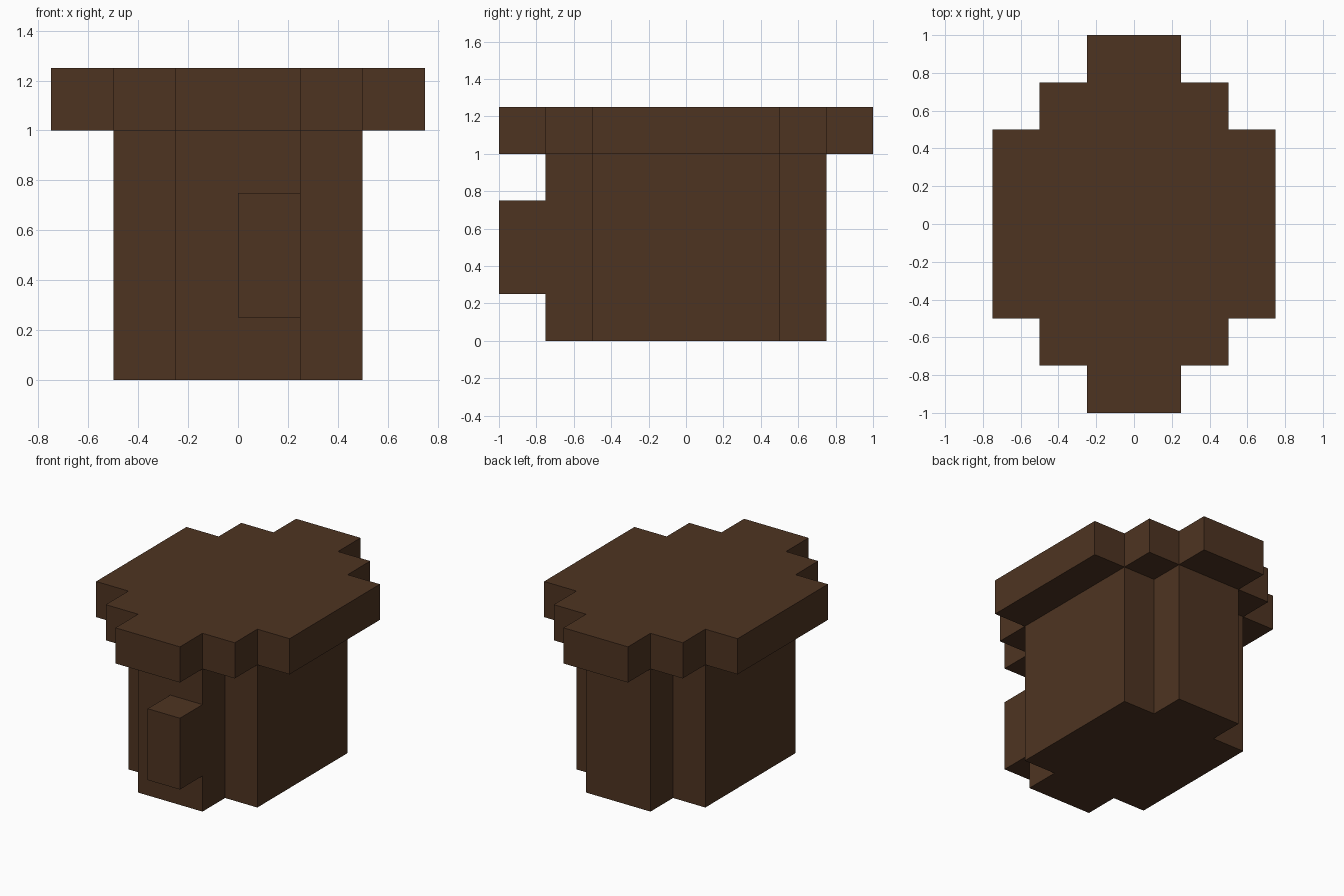
import bpy
import bmesh

cube = bpy.data.objects.get("Cube")
if cube:
    bpy.data.objects.remove(cube, do_unlink=True)

# Dark brown wood, used for every part
wood = bpy.data.materials.new("dark_brown_wood")
wood.use_nodes = True
colour = (0.076, 0.034, 0.0155, 1.0)
wood.diffuse_color = colour
bsdf = wood.node_tree.nodes["Principled BSDF"]
bsdf.inputs["Base Color"].default_value = colour
bsdf.inputs["Roughness"].default_value = 0.9


def prism(name, outline, bottom, top):
    """Extrude a counter-clockwise outline between two heights."""
    bm = bmesh.new()
    base = bm.faces.new([bm.verts.new((x, y, bottom)) for x, y in outline])
    result = bmesh.ops.extrude_face_region(bm, geom=[base], use_keep_orig=True)
    raised = [v for v in result["geom"] if isinstance(v, bmesh.types.BMVert)]
    bmesh.ops.translate(bm, verts=raised, vec=(0, 0, top - bottom))
    bmesh.ops.recalc_face_normals(bm, faces=bm.faces)
    mesh = bpy.data.meshes.new(name)
    bm.to_mesh(mesh)
    bm.free()
    mesh.materials.append(wood)
    obj = bpy.data.objects.new(name, mesh)
    bpy.context.collection.objects.link(obj)
    return obj


def stepped(quarter):
    """Mirror one stepped corner into all four quadrants."""
    half = quarter + [(-x, y) for x, y in reversed(quarter)]
    return half + [(x, -y) for x, y in reversed(half)]


# Trunk with one notch at each corner
prism("trunk", stepped([(0.5, 0.5), (0.25, 0.5), (0.25, 0.75)]), 0, 1)

# Wide flat cap with two steps at each corner
prism("cap", stepped([(0.75, 0.5), (0.5, 0.5), (0.5, 0.75),
                      (0.25, 0.75), (0.25, 1)]), 1, 1.25)

# Small block standing out from the front of the trunk
prism("front_knob", [(0, -1), (0.25, -1), (0.25, -0.75), (0, -0.75)], 0.25, 0.75)
